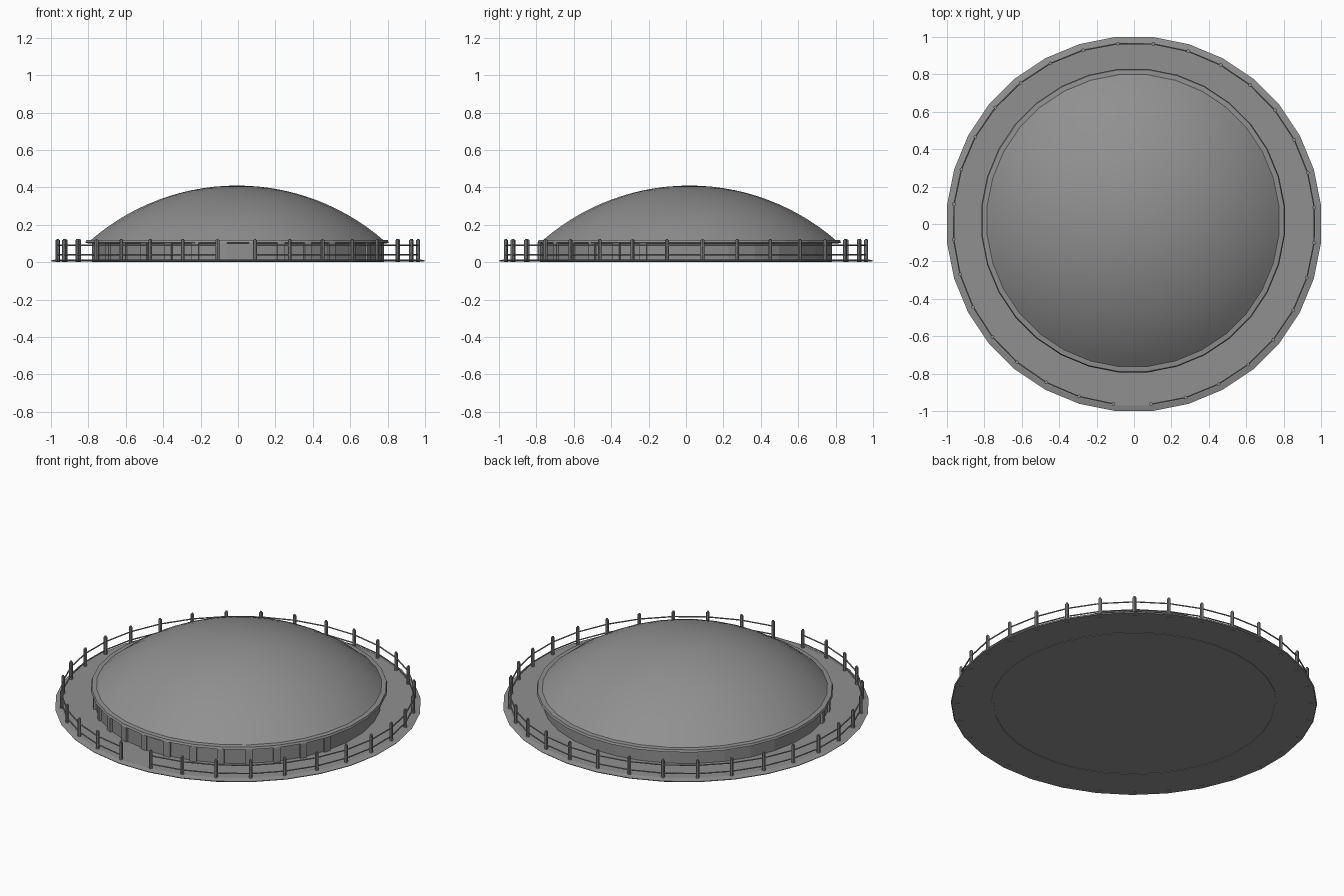
import bpy, math
from mathutils import Matrix, Vector

cube = bpy.data.objects.get("Cube")
if cube:
    bpy.data.objects.remove(cube)

SIDES = 32
STEP = 2 * math.pi / SIDES

grey = bpy.data.materials.new("concrete_grey")
grey.use_nodes = True
colour = (0.28, 0.28, 0.28, 1)
grey.diffuse_color = colour
grey.node_tree.nodes["Principled BSDF"].inputs["Base Color"].default_value = colour


def make(name, verts, faces):
    mesh = bpy.data.meshes.new(name)
    mesh.from_pydata(verts, [], faces)
    mesh.materials.append(grey)
    obj = bpy.data.objects.new(name, mesh)
    bpy.context.collection.objects.link(obj)
    return obj


def lathe(name, profile, centre=(0, 0), closed=False):
    """Spin (radius, z) points, listed bottom to top, about the z axis."""
    verts, faces, n = [], [], len(profile)
    for i in range(SIDES):
        a = (i + 0.5) * STEP
        for r, z in profile:
            verts.append((centre[0] + r * math.cos(a), centre[1] + r * math.sin(a), z))
    for i in range(SIDES):
        j = (i + 1) % SIDES
        for k in range(n if closed else n - 1):
            m = (k + 1) % n
            faces.append((i * n + k, j * n + k, j * n + m, i * n + m))
    if not closed:
        faces.append([i * n for i in reversed(range(SIDES))])
        faces.append([i * n + n - 1 for i in range(SIDES)])
    return make(name, verts, faces)


def around(angle, radius, z=0):
    """Point at an angle measured from the front towards +x."""
    return Vector((radius * math.sin(angle), -radius * math.cos(angle), z))


def box(name, size, location, turn=0):
    bpy.ops.mesh.primitive_cube_add(size=1)
    obj = bpy.context.object
    obj.name = name
    obj.data.transform(Matrix.Diagonal((*size, 1)))
    obj.location = location
    obj.rotation_euler.z = turn
    obj.data.materials.append(grey)
    return obj


def rod(name, start, end, radius, sides):
    axis = end - start
    bpy.ops.mesh.primitive_cylinder_add(vertices=sides, radius=radius, depth=axis.length,
                                        location=(start + end) / 2,
                                        rotation=axis.to_track_quat("Z", "Y").to_euler())
    obj = bpy.context.object
    obj.name = name
    obj.data.materials.append(grey)
    return obj


# Base platform with a sloping edge
lathe("platform", [(1.0, 0.003), (1.005, 0.009), (0.975, 0.016)])

# Low round wall, reaching just below the platform
lathe("wall", [(0.785, 0), (0.785, 0.11), (0.77, 0.11), (0.77, 0)], closed=True)

# Wall pillars on the front half
for i in range(7):
    for side in (-1, 1):
        a = side * (i + 0.5) * STEP
        box("wall_pillar", (0.04, 0.028, 0.092), around(a, 0.782, 0.06), a)

# Door
box("door", (0.13, 0.012, 0.085), (-0.003, -0.782, 0.058))

# Roof rim and shallow dome, set slightly back
roof_centre = (-0.005, 0.018)
lathe("roof_rim", [(0.80, 0.10), (0.815, 0.105), (0.81, 0.118), (0.79, 0.12)], roof_centre)

base_radius, rise, top = 0.79, 0.295, 0.41
sphere = (base_radius ** 2 + rise ** 2) / (2 * rise)
spread = math.asin(base_radius / sphere)
rings = 14
dome = [(sphere * math.sin(spread * t / rings),
         top - sphere + sphere * math.cos(spread * t / rings)) for t in range(rings, 0, -1)]
roof = lathe("dome_roof", dome + [(0.01, top)], roof_centre)
bpy.ops.object.select_all(action="DESELECT")
roof.select_set(True)
bpy.context.view_layer.objects.active = roof
bpy.ops.object.shade_smooth_by_angle(angle=math.radians(30))

# Fence posts, leaving the entrance open at the front
first, last = math.radians(5.4), math.radians(353.5)
angles = [first + (last - first) * i / (SIDES - 1) for i in range(SIDES)]
for a in angles:
    rod("fence_post", around(a, 0.968, 0), around(a, 0.968, 0.118), 0.01, 8)
    rod("post_cap", around(a, 0.968, 0.118), around(a, 0.968, 0.125), 0.006, 8)

# Two fence rails between neighbouring posts
for z in (0.04, 0.09):
    for a, b in zip(angles, angles[1:]):
        rod("fence_rail", around(a, 0.968, z), around(b, 0.968, z), 0.004, 6)
